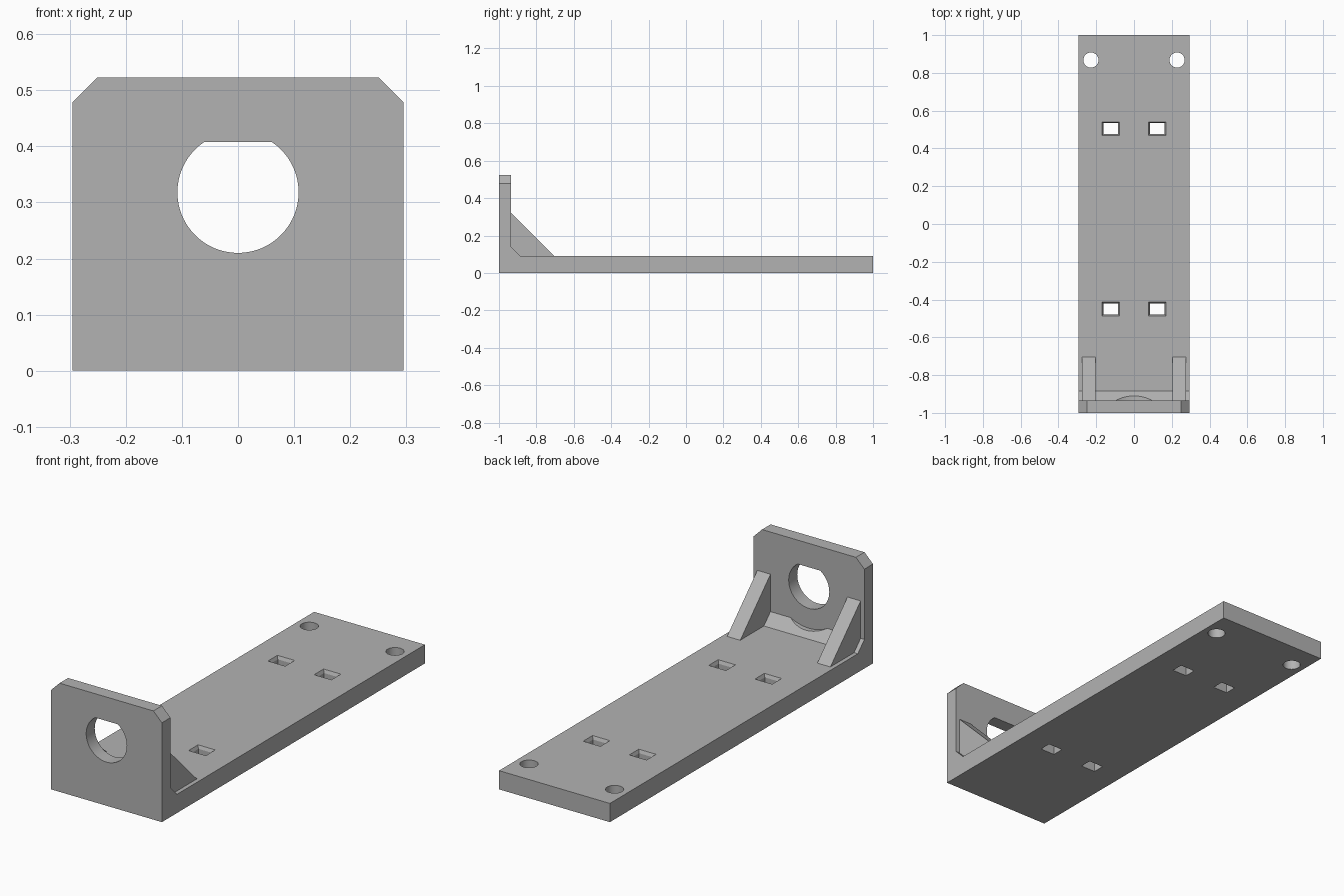
import bpy, bmesh, math
from mathutils import Vector

cube = bpy.data.objects.get("Cube")
if cube:
    bpy.data.objects.remove(cube, do_unlink=True)

grey = bpy.data.materials.new("plain grey")
grey.use_nodes = True
grey.diffuse_color = (0.45, 0.45, 0.45, 1)
grey.node_tree.nodes["Principled BSDF"].inputs["Base Color"].default_value = grey.diffuse_color

HALF = 0.295      # half width
BASE = 0.09       # base thickness
WALL = -0.935     # rear face of the upright wall
HOLE_Z = 0.318    # height of the wall hole


def prism(name, profile, offset, helper=False):
    """Extrude a closed 3D outline along an offset vector."""
    bm = bmesh.new()
    face = bm.faces.new([bm.verts.new(p) for p in profile])
    ext = bmesh.ops.extrude_face_region(bm, geom=[face])
    moved = [g for g in ext["geom"] if isinstance(g, bmesh.types.BMVert)]
    bmesh.ops.translate(bm, verts=moved, vec=Vector(offset))
    bmesh.ops.recalc_face_normals(bm, faces=bm.faces)
    mesh = bpy.data.meshes.new(name)
    bm.to_mesh(mesh)
    bm.free()
    obj = bpy.data.objects.new(name, mesh)
    bpy.context.collection.objects.link(obj)
    obj.data.materials.append(grey)
    obj.hide_render = helper
    return obj


def circle(radius, steps=64):
    return [(radius * math.cos(2 * math.pi * i / steps),
             radius * math.sin(2 * math.pi * i / steps)) for i in range(steps)]


def combine(target, other, operation):
    """Apply a boolean and remove the other object."""
    mod = target.modifiers.new(operation.lower(), "BOOLEAN")
    mod.operation = operation
    mod.solver = "EXACT"
    mod.object = other
    bpy.context.view_layer.objects.active = target
    bpy.ops.object.modifier_apply(modifier=mod.name)
    bpy.data.objects.remove(other, do_unlink=True)


# L-shaped body with a sloped inner corner
side = [(-1, 0), (1, 0), (1, BASE), (-0.885, BASE), (WALL, 0.14), (WALL, 0.523), (-1, 0.523)]
bracket = prism("mounting_bracket", [(-HALF, y, z) for y, z in side], (2 * HALF, 0, 0))

for s in (-1, 1):
    # Triangular gussets, sunk slightly into the body
    rib = [(-0.98, 0.04), (-0.705, 0.04), (-0.705, BASE), (WALL, 0.32), (-0.98, 0.32)]
    combine(bracket, prism("gusset", [(s * 0.24 - 0.035, y, z) for y, z in rib],
                           (0.07, 0, 0)), "UNION")

    # Clipped upper corners of the wall
    corner = [(s * 0.25, 0.523), (s * HALF, 0.478), (s * 0.4, 0.373), (s * 0.4, 0.6), (s * 0.173, 0.6)]
    combine(bracket, prism("corner_cutter", [(x, -1.1, z) for x, z in corner],
                           (0, 0.3, 0), True), "DIFFERENCE")

    # Round screw holes
    ring = [(s * 0.228 + x, 0.868 + y, -0.1) for x, y in circle(0.04, 48)]
    combine(bracket, prism("screw_cutter", ring, (0, 0, 0.3), True), "DIFFERENCE")

    # Rectangular slots with a bevelled upper rim
    for y in (0.505, -0.45):
        def outline(w, h, z):
            return [(s * 0.123 + i * w, y + j * h, z)
                    for i, j in ((-1, -1), (1, -1), (1, 1), (-1, 1))]
        combine(bracket, prism("slot_cutter", outline(0.039, 0.029, -0.1),
                               (0, 0, 0.3), True), "DIFFERENCE")
        rim = prism("rim_cutter", outline(0.039, 0.029, BASE - 0.015), (0, 0, 0.03), True)
        for v in rim.data.vertices:
            if v.co.z > BASE:
                v.co.x += math.copysign(0.014, v.co.x - s * 0.123)
                v.co.y += math.copysign(0.014, v.co.y - y)
        combine(bracket, rim, "DIFFERENCE")

# Round wall hole with a flat top
bore = [(x, -1.1, HOLE_Z + min(z, 0.09)) for x, z in circle(0.108, 96)]
combine(bracket, prism("bore_cutter", bore, (0, 0.3, 0), True), "DIFFERENCE")

# Nut clearance scooped from the sloped corner
scoop = [(x, WALL, HOLE_Z + z) for x, z in circle(0.203, 96)]
combine(bracket, prism("scoop_cutter", scoop, (0, 0.3, 0), True), "DIFFERENCE")

# Smooth round walls, crisp edges
bpy.ops.object.select_all(action="DESELECT")
bracket.select_set(True)
bpy.context.view_layer.objects.active = bracket
bpy.ops.object.shade_smooth_by_angle(angle=math.radians(25))
